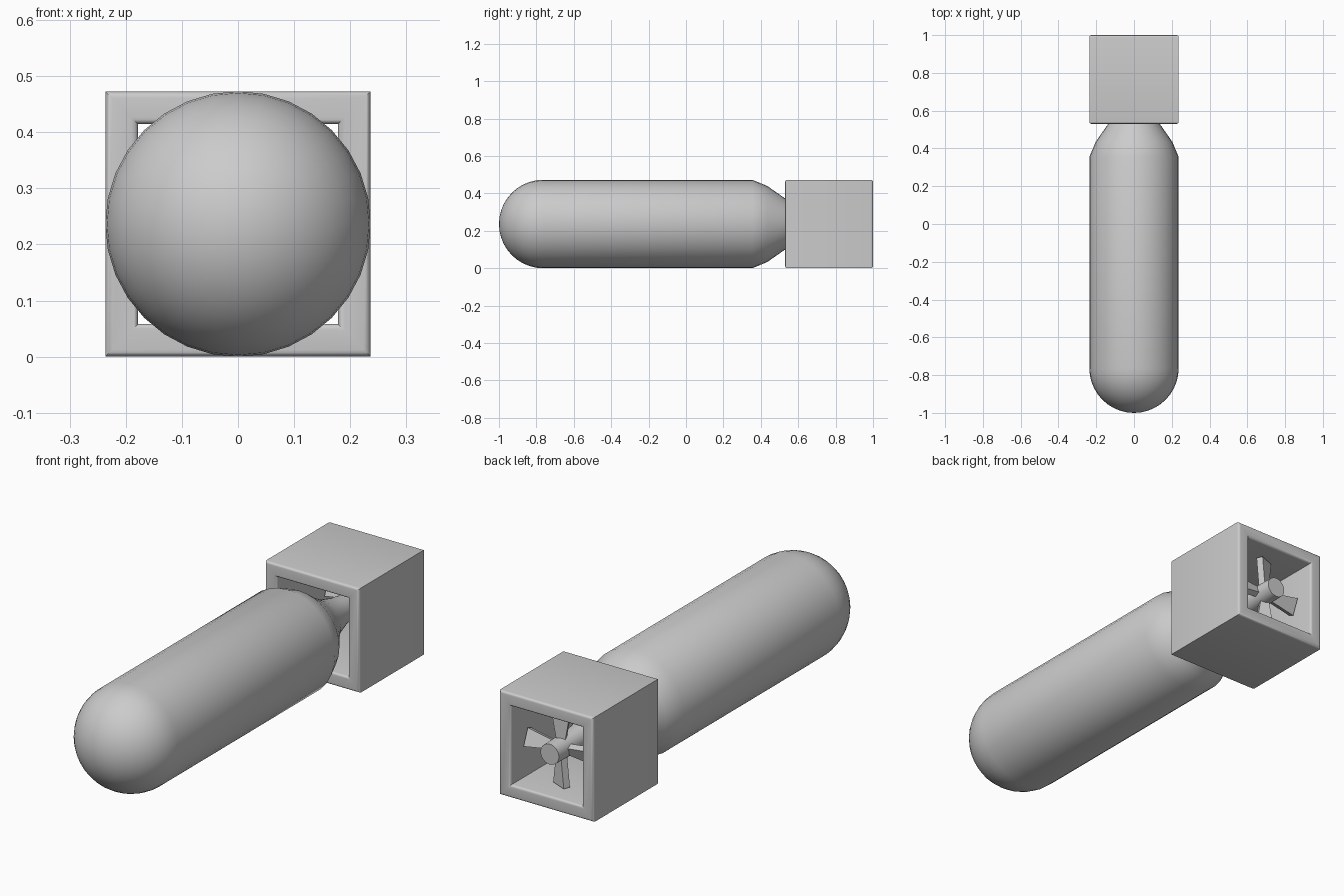
import bpy, bmesh
from math import sin, cos, pi, radians, sqrt
from mathutils import Matrix

if "Cube" in bpy.data.objects:
    bpy.data.objects.remove(bpy.data.objects["Cube"])

R = 0.2365   # body radius, also height of the long axis
ZC = R


def finish(name, bm, angle=35):
    bmesh.ops.remove_doubles(bm, verts=bm.verts, dist=1e-5)
    bmesh.ops.recalc_face_normals(bm, faces=bm.faces)
    mesh = bpy.data.meshes.new(name)
    bm.to_mesh(mesh)
    bm.free()
    ob = bpy.data.objects.new(name, mesh)
    bpy.context.collection.objects.link(ob)
    ob.location.z = ZC
    bpy.ops.object.select_all(action='DESELECT')
    ob.select_set(True)
    bpy.context.view_layer.objects.active = ob
    bpy.ops.object.shade_smooth_by_angle(angle=radians(angle))
    return ob


def lathe(name, profile, sides, closed=False, start=0.0, angle=35):
    """Revolve (radius, y) points about the y axis."""
    bm = bmesh.new()
    rings = []
    for r, y in profile:
        if r < 1e-6:
            rings.append([bm.verts.new((0, y, 0))] * sides)
        else:
            rings.append([bm.verts.new((r * cos(start + 2 * pi * i / sides), y,
                                        r * sin(start + 2 * pi * i / sides)))
                          for i in range(sides)])
    n = len(rings)
    for k in range(n if closed else n - 1):
        a, b = rings[k], rings[(k + 1) % n]
        for i in range(sides):
            j = (i + 1) % sides
            bm.faces.new(dict.fromkeys((a[i], a[j], b[j], b[i])))
    return finish(name, bm, angle)


# Body: round nose, straight barrel, tapered tail running into a slim hub
nose = [(R * sin(t * pi / 20), -1 + R - R * cos(t * pi / 20)) for t in range(11)]
tail = [(R, 0.355), (0.203, 0.435), (0.14, 0.525), (0.09, 0.61),
        (0.065, 0.70), (0.05, 0.80), (0.046, 0.975), (0, 0.975)]
lathe("body", nose + tail, 32)

# Tail box: four-sided open tube with rounded rims
outer, inner, y0, y1, b = R, 0.178, 0.53, 1.0, 0.012
profile = []
for cx, cy, a0 in ((outer - b, y1 - b, 0), (inner + b, y1 - b, 90),
                   (inner + b, y0 + b, 180), (outer - b, y0 + b, 270)):
    for s in range(5):
        a = radians(a0 + s * 22.5)
        profile.append(((cx + b * cos(a)) * sqrt(2), cy + b * sin(a)))
lathe("tail_box", profile, 4, closed=True, start=pi / 4)

# Propeller: four paddles that flare outward with a slight pitch
bm = bmesh.new()
for k in range(4):
    new = bmesh.ops.create_cube(bm, size=1)["verts"]
    for v in new:
        tip = v.co.z > 0
        v.co.x *= 0.08 if tip else 0.035
        v.co.y *= 0.03
        v.co.z = 0.17 if tip else 0.03
    pitch = Matrix.Rotation(radians(22), 4, 'Z')
    turn = Matrix.Rotation(k * pi / 2, 4, 'Y')
    move = Matrix.Translation((0, 0.89, 0))
    bmesh.ops.transform(bm, matrix=move @ turn @ pitch, verts=new)
finish("propeller_blades", bm)
